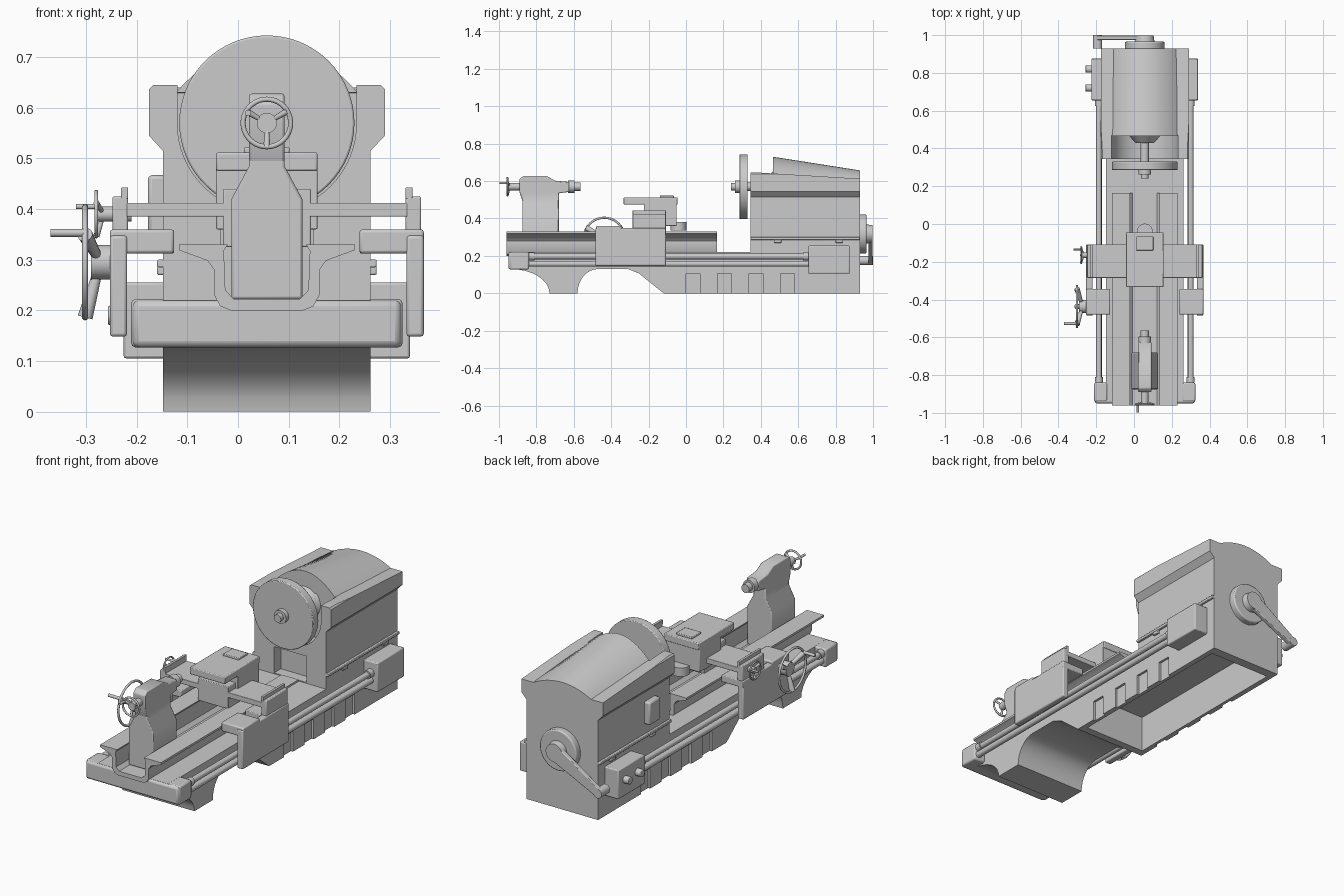
import bpy, bmesh, math
from mathutils import Vector

if bpy.data.objects.get("Cube"):
    bpy.data.objects.remove(bpy.data.objects["Cube"])

GREY = bpy.data.materials.new("machine grey")
GREY.use_nodes = True
GREY.diffuse_color = (0.6, 0.6, 0.6, 1)
GREY.node_tree.nodes["Principled BSDF"].inputs["Base Color"].default_value = (0.6, 0.6, 0.6, 1)
CX = 0.057  # centre line of the spindle and bed


def smooth(ob, degrees=35):
    bpy.ops.object.select_all(action="DESELECT")
    bpy.context.view_layer.objects.active = ob
    ob.select_set(True)
    bpy.ops.object.shade_smooth_by_angle(angle=math.radians(degrees))


def finish(name, bm, bevel=0.0):
    bmesh.ops.recalc_face_normals(bm, faces=bm.faces)
    me = bpy.data.meshes.new(name)
    bm.to_mesh(me)
    bm.free()
    me.materials.append(GREY)
    ob = bpy.data.objects.new(name, me)
    bpy.context.collection.objects.link(ob)
    smooth(ob)
    if bevel:
        mod = ob.modifiers.new("soft edges", "BEVEL")
        mod.width, mod.segments, mod.limit_method = bevel, 2, "ANGLE"
        mod.angle_limit = math.radians(40)
    return ob


def box(name, x, y, z, bevel=0.004):
    bm = bmesh.new()
    bmesh.ops.create_cube(bm, size=1)
    for v in bm.verts:
        v.co = [r[0] + (c + 0.5) * (r[1] - r[0]) for c, r in zip(v.co, (x, y, z))]
    return finish(name, bm, bevel)


def prism(name, pts, axis, lo, hi, bevel=0.0):
    """Extrude a profile: (y, z) points along x, or (x, z) points along y."""
    bm = bmesh.new()
    place = (lambda p: (lo, *p)) if axis == "x" else (lambda p: (p[0], lo, p[1]))
    face = bm.faces.new([bm.verts.new(place(p)) for p in pts])
    new = bmesh.ops.extrude_face_region(bm, geom=[face])["geom"]
    step = Vector((hi - lo, 0, 0)) if axis == "x" else Vector((0, hi - lo, 0))
    bmesh.ops.translate(bm, vec=step, verts=[g for g in new if isinstance(g, bmesh.types.BMVert)])
    return finish(name, bm, bevel)


def rod(name, a, b, r1, r2=None, sides=32, bevel=0.0):
    a, b = Vector(a), Vector(b)
    bm = bmesh.new()
    bmesh.ops.create_cone(bm, cap_ends=True, segments=sides, radius1=r1,
                          radius2=r1 if r2 is None else r2, depth=(b - a).length)
    bm.transform((b - a).to_track_quat("Z", "Y").to_matrix().to_4x4())
    bmesh.ops.translate(bm, vec=(a + b) / 2, verts=bm.verts)
    return finish(name, bm, bevel)


def cut(ob, cutter):
    """Subtract the cutter for good, then shade the new edges sharp."""
    mod = ob.modifiers.new("cut", "BOOLEAN")
    mod.operation, mod.object, mod.solver = "DIFFERENCE", cutter, "EXACT"
    bpy.context.view_layer.objects.active = ob
    bpy.ops.object.modifier_apply(modifier=mod.name)
    bpy.data.objects.remove(cutter)
    smooth(ob)


def handwheel(name, centre, axis, radius, tube, dish):
    """Rim ring with hub and three spokes; dish shifts the hub along the axis."""
    c, ax = Vector(centre), Vector(axis)
    hub = c + ax * dish
    bpy.ops.mesh.primitive_torus_add(major_radius=radius - tube, minor_radius=tube, major_segments=40,
                                     minor_segments=10, location=c, rotation=ax.to_track_quat("Z", "Y").to_euler())
    rim = bpy.context.object
    rim.name = name + "_rim"
    rim.data.materials.append(GREY)
    smooth(rim, 60)
    rod(name + "_hub", hub - ax * radius * 0.16, hub + ax * radius * 0.22, radius * 0.3)
    side = ax.cross(Vector((0, 0, 1)))
    for i in range(3):
        t = math.radians(-90 + 120 * i)
        tip = c + (side * math.cos(t) + Vector((0, 0, math.sin(t)))) * (radius - tube)
        rod(f"{name}_spoke_{i}", hub, tip, radius * 0.07, radius * 0.13, 12)


def mirror_x(x):
    return 2 * CX - x


def both(x0, x1):
    """Matching x ranges on the left and on the right of the centre line."""
    return (("left", (x0, x1)), ("right", (mirror_x(x1), mirror_x(x0))))


# Bed casting with arched foot, hollow underside and side pockets
quarter = [math.pi / 2 * i / 8 for i in range(9)]
heel = [(-0.94 + 0.21 * math.sin(t), 0.13 * math.cos(t)) for t in quarter]
arch = [(-0.58 + 0.11 * (1 - math.cos(t)), 0.13 * math.sin(t)) for t in quarter]
bed = prism("bed", heel + arch + [(-0.31, 0.13), (-0.25, 0.105), (-0.12, 0), (0.93, 0), (0.93, 0.22), (-0.94, 0.22)],
            "x", -0.148, 0.262)
cut(bed, box("bed_hollow_cutter", (-0.12, 0.234), (-0.08, 0.88), (-0.1, 0.19), 0))
for i in range(4):
    for side, xr in both(0.25, 0.3):
        y = 0.168 * i
        cut(bed, box(f"pocket_cutter_{side}_{i}", xr, (y, y + 0.075), (-0.05, 0.105), 0))

# Front cross member
box("front_cross_member", (-0.208, 0.322), (-0.95, -0.86), (0.127, 0.22), 0.012)

# Channel-shaped ways
half = [(-0.117, 0.33), (-0.117, 0.319), (-0.06, 0.298), (-0.047, 0.28), (-0.047, 0.23), (-0.035, 0.208), (-0.015, 0.2)]
inner = [(-0.008, 0.222), (-0.025, 0.24), (-0.028, 0.318), (-0.02, 0.33)]
loop = half + [(mirror_x(x), z) for x, z in reversed(half)]
prism("bed_ways", loop + [(mirror_x(x), z) for x, z in reversed(inner)] + inner, "y", -0.96, 0.165)

# Lead screws, end bearings and gearboxes on both sides
for side, xr in both(0.25, 0.34):
    box("gearbox_" + side, xr, (0.655, 0.875), (0.105, 0.255), 0.005)
for side, xr in both(0.255, 0.325):
    box("rod_bearing_" + side, xr, (-0.94, -0.84), (0.127, 0.222), 0.008)
for side, xr in both(0.285, 0.315):
    x = sum(xr) / 2
    for tag, z, r in (("upper", 0.197, 0.015), ("lower", 0.158, 0.016)):
        rod(f"feed_rod_{tag}_{side}", (x, -0.86, z), (x, 0.67, z), r)
    for y in (-0.84, 0.625):
        rod(f"rod_collar_{side}", (x, y, 0.197), (x, y + 0.03, 0.197), 0.021)
for i, y in enumerate((0.72, 0.82)):
    rod(f"gearbox_knob_{i}", (-0.22, y, 0.19), (-0.257, y, 0.19), 0.019, bevel=0.003)

# Headstock body with flanged shoulders and a round bay for the face plate
shoulder = [(0.262, 0.2), (0.262, 0.515), (0.29, 0.545), (0.29, 0.637), (0.282, 0.645)]
head = prism("headstock", shoulder + [(mirror_x(x), z) for x, z in reversed(shoulder)], "y", 0.345, 0.93)
slope = box("headstock_top_cutter", (-0.3, 0.4), (0.3, 1.0), (0.645, 0.8), 0)
for v in slope.data.vertices:
    if v.co.z < 0.7:
        v.co.z = 0.648 - (v.co.y - 0.345) * 0.06
cut(head, slope)
cut(head, rod("bay_cutter", (CX, 0.2, 0.57), (CX, 0.47, 0.57), 0.177, sides=64))
cut(head, box("bay_top_cutter", (CX - 0.1768, CX + 0.1768), (0.2, 0.4702), (0.57, 0.8), 0))
cut(head, box("front_recess_cutter", (-0.035, 0.149), (0.2, 0.4), (0.225, 0.36), 0))

# Sloping arched cover
bm = bmesh.new()
rings = []
for y, top, low in ((0.465, 0.73, 0.63), (0.93, 0.657, 0.605)):
    arc = [(CX + 0.18 * (i / 12 - 1), low + (top - low) * (1 - (i / 12 - 1) ** 2)) for i in range(25)]
    rings.append([bm.verts.new((x, y, z)) for x, z in arc])
for i in range(24):
    bm.faces.new((rings[0][i], rings[0][i + 1], rings[1][i + 1], rings[1][i]))
bm.faces.new((rings[0][0], rings[1][0], rings[1][-1], rings[0][-1]))
for ring in rings:
    bm.faces.new(ring)
finish("headstock_cover", bm)

# Headstock ledges and side panel
for side, xr in both(0.25, 0.274):
    box("headstock_ledge_" + side, xr, (0.345, 0.93), (0.285, 0.3), 0.003)
    for y in (0.47, 0.8):
        box("ledge_foot_" + side, xr, (y, y + 0.04), (0.27, 0.286), 0.003)
box("switch_box", (-0.178, -0.14), (0.46, 0.55), (0.35, 0.467), 0.008)

# Face plate and spindle
rod("face_plate", (CX, 0.33, 0.57), (CX, 0.285, 0.57), 0.173, sides=64, bevel=0.004)
rod("spindle_shaft", (CX, 0.47, 0.57), (CX, 0.29, 0.57), 0.022)
rod("spindle_flange", (CX, 0.475, 0.57), (CX, 0.43, 0.57), 0.09, 0.05)
rod("spindle_collar", (CX, 0.29, 0.57), (CX, 0.262, 0.57), 0.034)
rod("spindle_nose", (CX, 0.265, 0.57), (CX, 0.24, 0.57), 0.02)

# Rear pulley and tapered swinging arm
rod("pulley", (CX, 0.925, 0.317), (CX, 0.965, 0.317), 0.105, sides=48, bevel=0.006)
rod("pulley_hub", (CX, 0.96, 0.317), (CX, 0.998, 0.317), 0.052, 0.047)
hub, pin = Vector((CX, 0.317)), Vector((-0.193, 0.175))
across = (pin - hub).orthogonal().normalized()
prism("swing_arm", [hub + across * 0.042, pin + across * 0.022, pin - across * 0.022, hub - across * 0.042],
      "y", 0.975, 0.998, 0.003)
rod("arm_end_pin", (-0.193, 0.93, 0.175), (-0.193, 1.0, 0.175), 0.024)

# Carriage aprons, caps and cross bridge
for side, xr in both(0.333, 0.367):
    box("apron_" + side, xr, (-0.485, -0.108), (0.148, 0.348), 0.006)
for side, xr in both(0.24, 0.367):
    box("apron_cap_" + side, xr, (-0.48, -0.345), (0.312, 0.36), 0.006)
    box("saddle_shelf_" + side, xr, (-0.285, -0.108), (0.312, 0.348), 0.004)
for side, xr in both(0.331, 0.362):
    box("bridge_end_" + side, xr, (-0.285, -0.108), (0.345, 0.425), 0.004)
for side, xr in both(0.331, 0.345):
    box("bridge_lip_" + side, xr, (-0.285, -0.108), (0.42, 0.443), 0.002)
box("cross_bridge", (-0.22, 0.335), (-0.285, -0.108), (0.385, 0.412), 0.002)
box("saddle", (-0.03, 0.144), (-0.285, -0.108), (0.325, 0.44), 0.003)
box("compound_slide", (-0.043, 0.157), (-0.225, -0.05), (0.36, 0.5), 0.003)
box("compound_top", (-0.043, 0.157), (-0.333, -0.045), (0.475, 0.512), 0.004)
box("tool_block", (0.012, 0.102), (-0.14, -0.065), (0.51, 0.522), 0.003)
rod("slide_post", (CX, -0.04, 0.335), (CX, -0.04, 0.38), 0.042)

# Carriage handwheels on the right side
handwheel("large_handwheel", (-0.302, -0.437, 0.295), (1, 0, 0), 0.115, 0.006, 0.03)
rod("large_wheel_shaft", (-0.29, -0.437, 0.295), (-0.24, -0.437, 0.295), 0.02)
rod("large_wheel_grip", (-0.37, -0.527, 0.353), (-0.3, -0.527, 0.353), 0.008)
handwheel("small_handwheel", (-0.28, -0.165, 0.39), (1, 0, 0), 0.048, 0.004, 0.015)
rod("small_wheel_shaft", (-0.28, -0.165, 0.39), (-0.21, -0.165, 0.39), 0.015)
rod("small_wheel_grip", (-0.32, -0.135, 0.405), (-0.275, -0.135, 0.405), 0.005)

# Tailstock
flank = [(0.127, 0.222), (0.127, 0.42), (0.092, 0.485), (0.092, 0.54)]
prism("tailstock_base", flank + [(mirror_x(x), z) for x, z in reversed(flank)], "y", -0.875, -0.68, 0.005)
prism("tailstock_head", [(-0.87, 0.48), (-0.70, 0.48), (-0.68, 0.535), (-0.625, 0.542), (-0.625, 0.595), (-0.70, 0.602),
                         (-0.745, 0.628), (-0.87, 0.628), (-0.89, 0.61), (-0.89, 0.54)], "x", 0.022, 0.092, 0.005)
rod("tailstock_collar", (CX, -0.63, 0.57), (CX, -0.595, 0.57), 0.033)
rod("tailstock_quill", (CX, -0.6, 0.57), (CX, -0.565, 0.57), 0.022)
rod("tailstock_screw", (CX, -0.95, 0.57), (CX, -0.88, 0.57), 0.02)
handwheel("tailstock_handwheel", (CX, -0.955, 0.57), (0, 1, 0), 0.052, 0.005, 0.015)
rod("tailstock_grip", (0.02, -0.997, 0.59), (0.02, -0.95, 0.59), 0.006)
